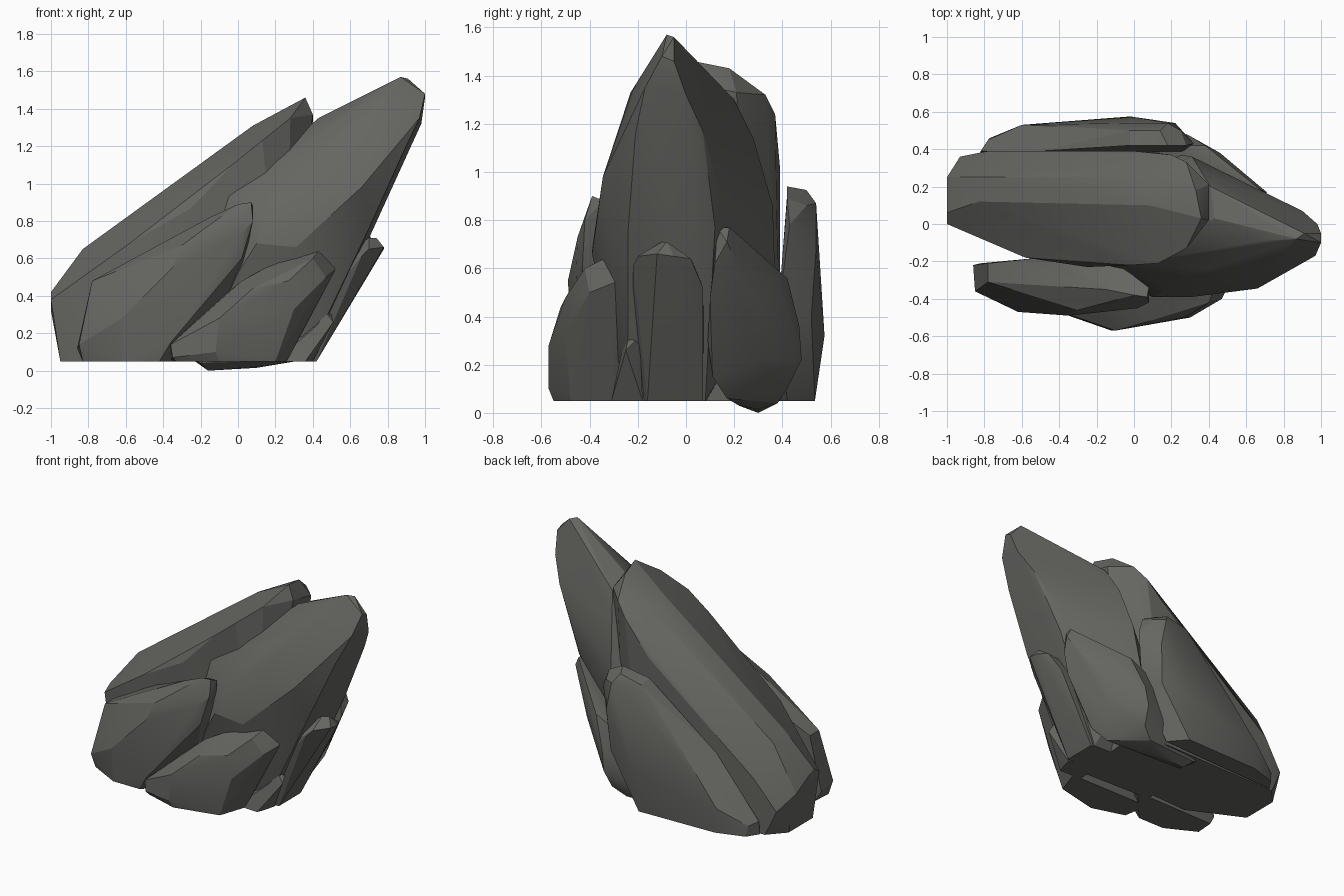
import bpy, bmesh, math

# One dark stone colour for everything
stone = bpy.data.materials.new("dark_grey_stone")
stone.diffuse_color = (0.13, 0.13, 0.12, 1)


def rock(name, *corners):
    """Faceted boulder: convex hull around a few corner points."""
    bm = bmesh.new()
    for c in corners:
        bm.verts.new(c)
    bmesh.ops.convex_hull(bm, input=bm.verts[:])
    loose = [v for v in bm.verts if not v.link_faces]
    bmesh.ops.delete(bm, geom=loose, context='VERTS')
    # merge nearly flat triangles into broad facets
    bmesh.ops.dissolve_limit(bm, angle_limit=math.radians(4),
                             verts=bm.verts[:], edges=bm.edges[:])
    bmesh.ops.recalc_face_normals(bm, faces=bm.faces[:])
    mesh = bpy.data.meshes.new(name)
    bm.to_mesh(mesh)
    bm.free()
    mesh.materials.append(stone)
    ob = bpy.data.objects.new(name, mesh)
    bpy.context.collection.objects.link(ob)
    bpy.ops.object.select_all(action='DESELECT')
    ob.select_set(True)
    bpy.context.view_layer.objects.active = ob
    bpy.ops.object.shade_smooth_by_angle(angle=math.radians(20))
    return ob


# Tallest leaning shard, with a broad back face under the slab
rock("tall_shard",
     (0.87, -0.08, 1.57), (0.91, -0.05, 1.56), (1.0, -0.10, 1.48), (1.0, -0.05, 1.46),
     (0.68, -0.09, 1.46), (0.97, -0.17, 1.35), (0.73, -0.23, 1.33), (0.98, 0.0, 1.32),
     (0.43, 0.03, 1.35), (0.68, 0.02, 1.41), (0.90, 0.07, 1.17), (0.88, -0.21, 1.16),
     (0.66, -0.345, 0.98), (0.40, -0.24, 1.17), (0.17, -0.35, 0.86), (0.31, -0.39, 0.66),
     (0.10, -0.39, 0.68), (0.52, -0.33, 0.64), (0.70, -0.24, 0.76), (0.72, 0.12, 0.77),
     (0.68, 0.17, 0.80), (0.55, 0.18, 1.10), (-0.05, -0.22, 0.93),
     (0.41, 0.20, 1.30), (0.36, 0.28, 1.14), (0.31, 0.36, 0.86), (0.25, 0.37, 0.55),
     (-0.30, -0.22, 0.05), (0.36, -0.24, 0.05), (0.40, 0.08, 0.05), (-0.30, 0.10, 0.05))

# Broad slab leaning behind the shard
rock("main_slab",
     (0.36, 0.03, 1.46), (0.33, 0.18, 1.43), (0.28, 0.33, 1.32), (0.20, 0.37, 1.24),
     (0.40, 0.02, 1.37), (0.40, 0.21, 1.33), (0.28, -0.13, 1.35), (0.13, -0.21, 1.23),
     (0.08, 0.10, 1.31), (0.06, 0.25, 1.27), (0.0, 0.39, 1.02), (-0.30, 0.40, 0.75),
     (-0.20, 0.10, 1.10), (-0.02, -0.22, 1.11), (-0.25, -0.23, 0.87), (-0.58, -0.18, 0.68),
     (-0.83, 0.12, 0.65), (-0.83, 0.25, 0.62), (-1.0, 0.06, 0.42), (-1.0, 0.0, 0.38),
     (-1.0, 0.25, 0.32), (-0.93, 0.36, 0.22), (-0.78, 0.39, 0.42),
     (-0.95, 0.0, 0.05), (-0.95, 0.26, 0.05), (-0.85, 0.37, 0.05), (0.05, 0.39, 0.05),
     (0.28, 0.25, 0.05), (-0.58, -0.18, 0.05), (0.25, -0.15, 0.05))

# Thin slab along the back
rock("back_slab",
     (0.18, 0.42, 0.94), (-0.02, 0.42, 0.91), (0.14, 0.50, 0.925), (0.25, 0.50, 0.86),
     (0.28, 0.42, 0.89), (-0.02, 0.50, 0.89), (0.18, 0.54, 0.87), (0.0, 0.54, 0.80),
     (0.22, 0.54, 0.68), (0.32, 0.43, 0.78), (-0.12, 0.42, 0.80),
     (-0.35, 0.52, 0.52), (-0.50, 0.39, 0.52), (-0.02, 0.575, 0.32), (-0.60, 0.53, 0.22),
     (0.20, 0.52, 0.40), (0.25, 0.38, 0.40), (-0.82, 0.39, 0.14), (-0.78, 0.45, 0.12),
     (-0.82, 0.38, 0.05), (-0.77, 0.46, 0.05), (-0.58, 0.52, 0.05), (-0.02, 0.535, 0.05),
     (0.08, 0.42, 0.05))

# Rounded boulder at the back right, reaching lowest
rock("back_right_boulder",
     (0.68, 0.13, 0.77), (0.68, 0.18, 0.77), (0.71, 0.17, 0.71), (0.60, 0.25, 0.70),
     (0.69, 0.12, 0.62), (0.64, 0.10, 0.48), (0.50, 0.34, 0.55), (0.42, 0.40, 0.46),
     (0.30, 0.47, 0.36), (0.28, 0.48, 0.22), (0.54, 0.29, 0.45), (0.52, 0.09, 0.30),
     (0.45, 0.11, 0.15), (0.37, 0.17, 0.06), (0.44, 0.30, 0.22), (0.26, 0.42, 0.10),
     (0.18, 0.38, 0.04), (0.18, 0.22, 0.03), (0.10, 0.30, 0.015),
     (-0.16, 0.30, 0.0), (-0.20, 0.36, 0.03), (-0.20, 0.22, 0.04), (-0.30, 0.35, 0.10),
     (0.10, 0.42, 0.42), (0.30, 0.12, 0.50), (0.46, 0.38, 0.56), (0.38, 0.42, 0.56))

# Narrow slab under the tall shard on the right
rock("right_slab",
     (0.70, -0.10, 0.71), (0.74, -0.08, 0.71), (0.78, -0.12, 0.66), (0.78, -0.05, 0.65),
     (0.70, -0.20, 0.65), (0.66, -0.22, 0.61), (0.74, 0.02, 0.64), (0.67, 0.07, 0.52),
     (0.53, -0.20, 0.58), (0.50, 0.05, 0.58), (0.42, -0.16, 0.05), (0.42, 0.07, 0.05),
     (0.20, -0.22, 0.05), (0.20, 0.08, 0.05))

# Middle boulder at the front
rock("front_boulder",
     (0.43, -0.34, 0.64), (0.47, -0.30, 0.63), (0.40, -0.42, 0.60), (0.51, -0.26, 0.57),
     (0.52, -0.30, 0.54), (0.47, -0.40, 0.50), (0.24, -0.34, 0.60), (0.02, -0.38, 0.48),
     (0.27, -0.50, 0.48), (0.08, -0.52, 0.44), (0.30, -0.50, 0.33), (-0.10, -0.57, 0.28),
     (-0.18, -0.47, 0.30), (-0.20, -0.30, 0.30), (-0.36, -0.48, 0.14), (-0.35, -0.49, 0.07),
     (-0.12, -0.57, 0.10), (-0.36, -0.30, 0.05), (-0.33, -0.48, 0.05), (-0.10, -0.55, 0.05),
     (0.20, -0.48, 0.05), (0.26, -0.30, 0.05), (0.48, -0.23, 0.49))

# Boulder at the front left
rock("front_left_boulder",
     (0.0, -0.38, 0.89), (0.07, -0.39, 0.90), (0.08, -0.34, 0.88), (0.08, -0.42, 0.80),
     (0.02, -0.45, 0.73), (-0.15, -0.35, 0.82), (-0.05, -0.24, 0.82), (0.03, -0.28, 0.56),
     (0.02, -0.43, 0.60), (-0.30, -0.46, 0.67), (-0.50, -0.33, 0.63), (-0.50, -0.18, 0.63),
     (-0.25, -0.20, 0.72), (-0.78, -0.31, 0.48), (-0.78, -0.21, 0.48), (-0.35, -0.49, 0.55),
     (-0.62, -0.47, 0.28), (-0.85, -0.36, 0.14), (-0.86, -0.22, 0.12), (-0.83, -0.34, 0.05),
     (-0.82, -0.21, 0.05), (-0.62, -0.45, 0.05), (-0.42, -0.45, 0.05), (-0.20, -0.20, 0.05),
     (-0.36, -0.47, 0.15))

# Little splinter between the front boulder and the right slab
rock("small_splinter",
     (0.47, -0.24, 0.31), (0.50, -0.21, 0.30), (0.51, -0.25, 0.26), (0.48, -0.19, 0.28),
     (0.42, -0.27, 0.24), (0.36, -0.31, 0.05), (0.40, -0.18, 0.05), (0.38, -0.26, 0.05),
     (0.20, -0.30, 0.05), (0.20, -0.18, 0.05), (0.36, -0.20, 0.26))
